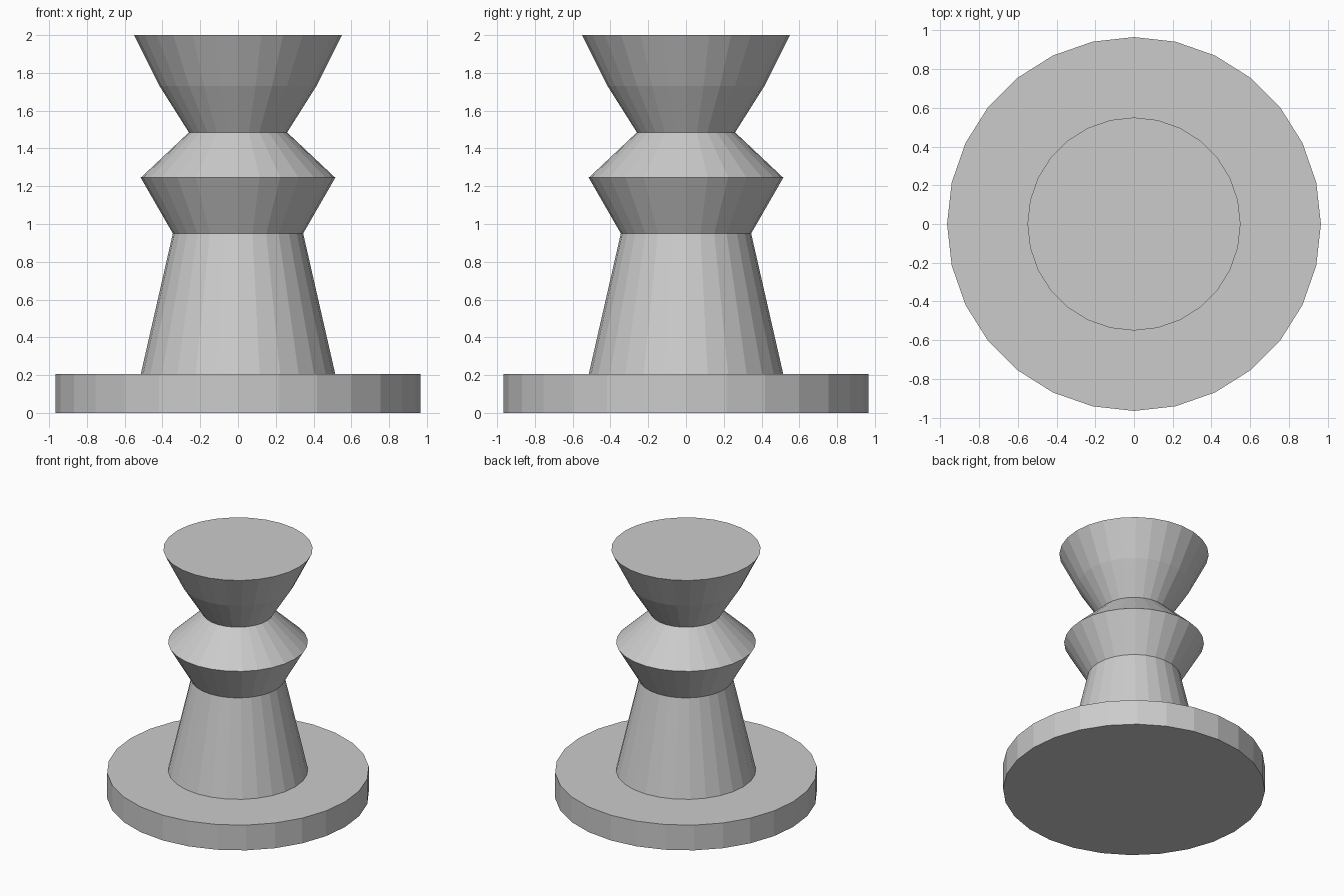
import bpy, bmesh, math

if "Cube" in bpy.data.objects:
    bpy.data.objects.remove(bpy.data.objects["Cube"])

SIDES = 28

grey = bpy.data.materials.new("light_grey")
grey.diffuse_color = (0.6, 0.6, 0.6, 1)
grey.use_nodes = True
grey.node_tree.nodes["Principled BSDF"].inputs["Base Color"].default_value = grey.diffuse_color


def lathe(name, profile):
    """Turn a (radius, height) profile, listed bottom to top, around z."""
    bm = bmesh.new()
    rings = []
    for r, z in profile:
        rings.append([bm.verts.new((r * math.cos(2 * math.pi * i / SIDES),
                                    r * math.sin(2 * math.pi * i / SIDES), z))
                      for i in range(SIDES)])
    for low, high in zip(rings, rings[1:]):
        for i in range(SIDES):
            j = (i + 1) % SIDES
            bm.faces.new((low[i], low[j], high[j], high[i]))
    # close only the outer ends, so stacked parts have no hidden discs
    if profile[0][1] == 0:
        bm.faces.new(rings[0][::-1])
    if profile[-1][1] == 2:
        bm.faces.new(rings[-1])
    mesh = bpy.data.meshes.new(name)
    bm.to_mesh(mesh)
    bm.free()
    mesh.materials.append(grey)
    obj = bpy.data.objects.new(name, mesh)
    bpy.context.collection.objects.link(obj)
    return obj


# Wide disc with its upper rim running in to the stem
lathe("base", [(0.965, 0), (0.965, 0.205), (0.515, 0.205)])
# Tapered stem
lathe("stem", [(0.515, 0.205), (0.345, 0.95)])
# Double-cone collar
lathe("collar", [(0.345, 0.95), (0.515, 1.245), (0.26, 1.485)])
# Flared head with a flat top
lathe("head", [(0.26, 1.485), (0.415, 1.73), (0.55, 2)])
